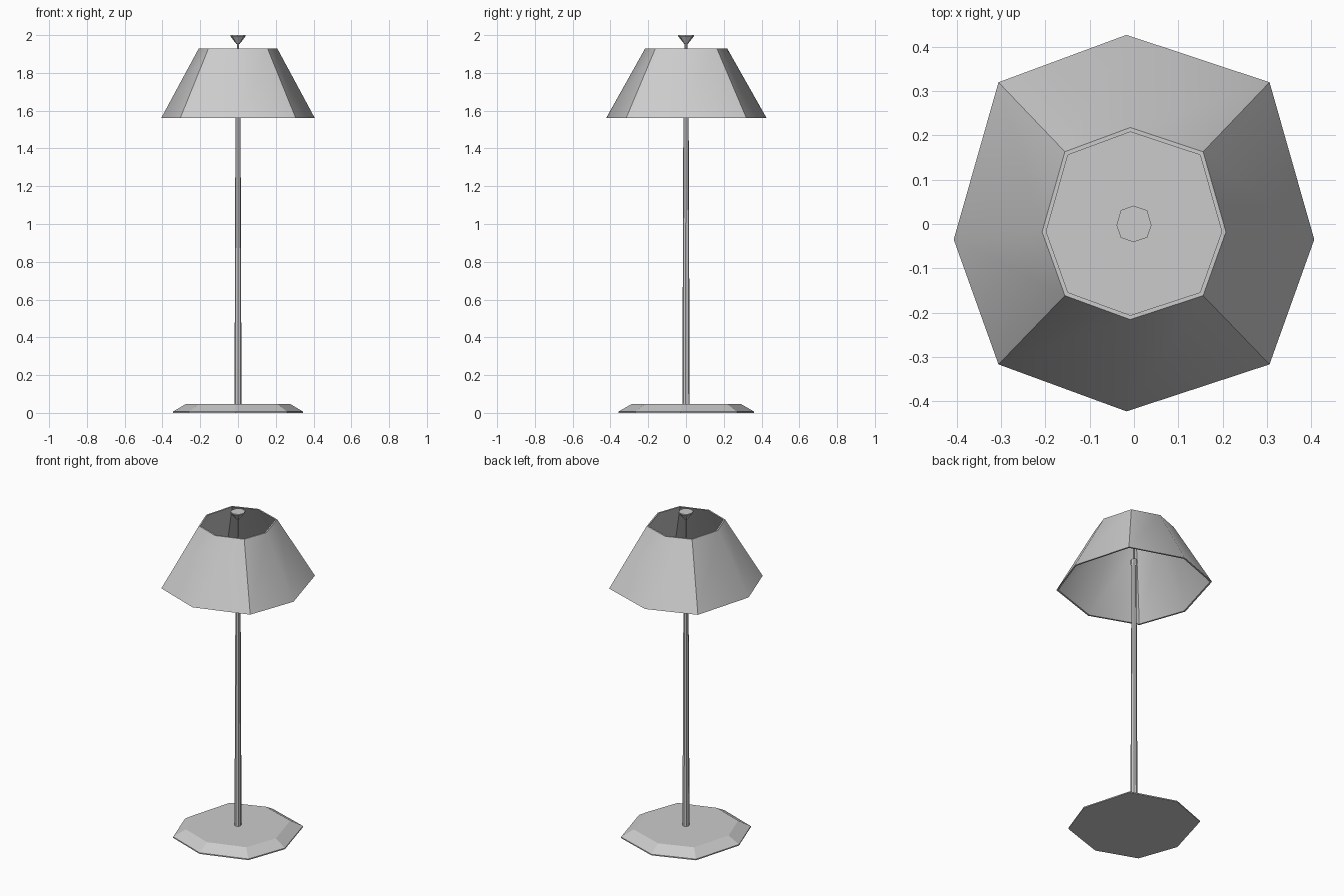
import bpy, bmesh

if "Cube" in bpy.data.objects:
    bpy.data.objects.remove(bpy.data.objects["Cube"])

# Slightly irregular octagon shared by every part (size of the shade's lower rim)
OCT = [(0.407, -0.035), (0.306, 0.320), (-0.017, 0.427), (-0.306, 0.320),
       (-0.407, -0.035), (-0.306, -0.317), (-0.017, -0.423), (0.306, -0.317)]


def loft(name, rings, hollow=False, smooth=None):
    """Skin octagon rings given as (z, scale); cap the ends or join them in a loop."""
    bm = bmesh.new()
    loops = [[bm.verts.new((x * s, y * s, z)) for x, y in OCT] for z, s in rings]
    pairs = list(zip(loops, loops[1:]))
    if hollow:
        pairs.append((loops[-1], loops[0]))
    for a, b in pairs:
        for i in range(8):
            j = (i + 1) % 8
            bm.faces.new((a[i], a[j], b[j], b[i]))
    if not hollow:
        bm.faces.new(loops[0][::-1])
        bm.faces.new(loops[-1])
    bmesh.ops.recalc_face_normals(bm, faces=bm.faces[:])
    mesh = bpy.data.meshes.new(name)
    bm.to_mesh(mesh)
    bm.free()
    obj = bpy.data.objects.new(name, mesh)
    bpy.context.collection.objects.link(obj)
    if smooth:
        bpy.ops.object.select_all(action='DESELECT')
        obj.select_set(True)
        bpy.context.view_layer.objects.active = obj
        bpy.ops.object.shade_smooth_by_angle(angle=smooth)
    return obj


# Chamfered foot
loft("base", [(0.0, 0.845), (0.007, 0.845), (0.047, 0.68)])

# Tapered pole with a small collar at its top
loft("pole", [(0.04, 0.046), (1.69, 0.032), (1.70, 0.044), (1.73, 0.044)])

# Thin rod carrying the finial
loft("rod", [(1.72, 0.016), (1.965, 0.016)])

# Thin-walled shade, open at both ends; soft mid edges, sharp corners
loft("shade", [(1.56, 1.0), (1.93, 0.51), (1.93, 0.487), (1.56, 0.975)],
     hollow=True, smooth=0.70)

# Flared finial
loft("finial", [(1.952, 0.02), (1.993, 0.097), (2.0, 0.097)])
